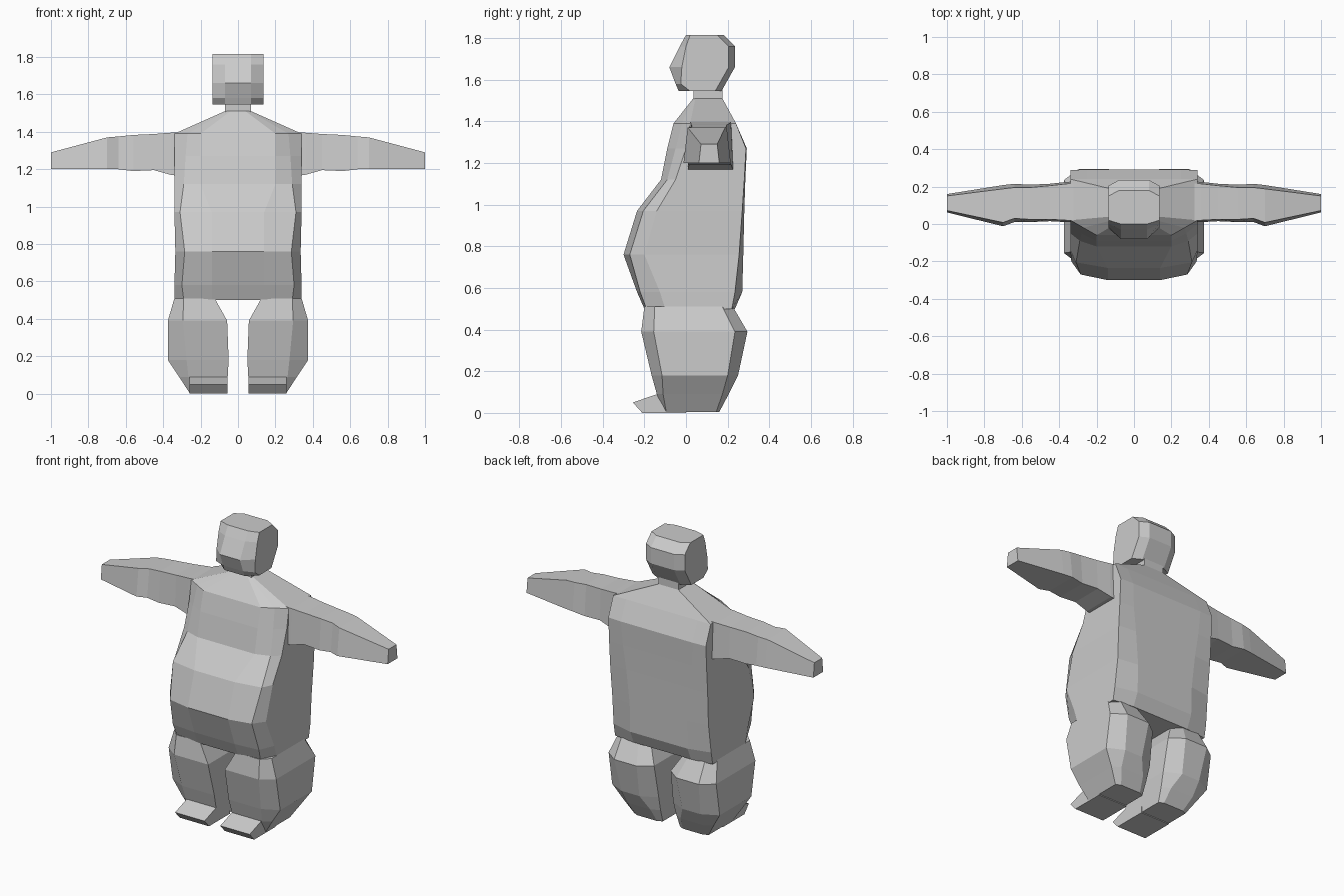
import bpy
import bmesh

default = bpy.data.objects.get("Cube")
if default:
    bpy.data.objects.remove(default, do_unlink=True)

# One plain grey for the whole figure
grey = bpy.data.materials.new("plain grey")
grey.use_nodes = True
colour = (0.6, 0.6, 0.6, 1)
grey.diffuse_color = colour
grey.node_tree.nodes["Principled BSDF"].inputs["Base Color"].default_value = colour


def make_object(name, bm):
    """Turn a bmesh into a flat shaded object with outward normals."""
    bmesh.ops.recalc_face_normals(bm, faces=bm.faces)
    mesh = bpy.data.meshes.new(name)
    bm.to_mesh(mesh)
    bm.free()
    mesh.materials.append(grey)
    obj = bpy.data.objects.new(name, mesh)
    bpy.context.scene.collection.objects.link(obj)
    return obj


def loft(name, rings):
    """Skin a list of equal-length point rings and cap both ends."""
    bm = bmesh.new()
    loops = [[bm.verts.new(point) for point in ring] for ring in rings]
    for lower, upper in zip(loops, loops[1:]):
        count = len(lower)
        for i in range(count):
            j = (i + 1) % count
            bm.faces.new((lower[i], lower[j], upper[j], upper[i]))
    bm.faces.new(loops[0])
    bm.faces.new(loops[-1])
    return make_object(name, bm)


def symmetric_ring(z, half):
    """Close a half outline, listed front to back, across the middle."""
    right = [(x, y, z) for x, y in half]
    left = [(-x, y, z) for x, y in reversed(half)]
    return right + left


def mirrored_pair(name, build):
    """Build a part on the left, and its reflection on the right."""
    for side, sign in (("left", 1), ("right", -1)):
        rings = [[(sign * x, y, z) for x, y, z in ring] for ring in build()]
        loft(side + "_" + name, rings)


# Torso: height, front y, front half width, corner x, corner y,
# half width, side front y, side back y, back half width, back y
torso_levels = [
    (.50, -.20, .14, .29, -.19, .34, -.10, .22, .20, .235),
    (.58, -.235, .14, .30, -.22, .34, -.125, .235, .20, .27),
    (.76, -.30, .14, .285, -.27, .335, -.20, .255, .20, .275),
    (.97, -.235, .14, .31, -.205, .34, -.14, .27, .22, .28),
    (1.12, -.12, .20, .29, -.09, .34, -.05, .28, .24, .285),
    (1.27, -.09, .20, .28, -.05, .34, 0, .288, .25, .292),
    (1.39, -.06, .20, .27, -.02, .34, .02, .24, .25, .24),
    (1.51, .035, .04, .06, .035, .07, .045, .175, .05, .175),
]


def torso_ring(level):
    z, front, x1, x2, corner, w, side_front, side_back, xb, back = level
    return symmetric_ring(z, [(x1, front), (x2, corner), (w, side_front),
                              (w, side_back), (xb, back)])


loft("torso", [torso_ring(level) for level in torso_levels])

# Neck
neck_half = [(.07, .035), (.07, .175)]
loft("neck", [symmetric_ring(z, neck_half) for z in (1.49, 1.56)])

# Head: height, face y, cheek y, side back y, back y
head_levels = [
    (1.545, -.035, .02, .14, .17),
    (1.58, -.05, -.025, .16, .19),
    (1.66, -.08, -.02, .205, .235),
    (1.76, -.03, 0, .205, .235),
    (1.815, 0, .02, .15, .18),
]


def head_ring(level):
    z, face, cheek, side_back, back = level
    side = .07 if z < head_levels[1][0] else .135
    return symmetric_ring(z, [(.07, face), (.135, cheek),
                              (.135, side_back), (.08, back)])


loft("head", [head_ring(level) for level in head_levels])

# Arms: distance out, front y, back y, bottom z, top z, upper inset
arm_levels = [
    (.28, .01, .23, 1.16, 1.40, .01),
    (.36, .01, .225, 1.17, 1.395, .01),
    (.45, .015, .215, 1.195, 1.388, .01),
    (.56, .01, .21, 1.19, 1.383, .015),
    (.64, .01, .215, 1.20, 1.375, .02),
    (.70, -.012, .208, 1.20, 1.37, .02),
    (1, .062, .16, 1.20, 1.29, .01),
]


def arm_rings():
    return [[(x, front, low), (x, back, low),
             (x, back - inset, high), (x, front + inset, high)]
            for x, front, back, low, high, inset in arm_levels]


mirrored_pair("arm", arm_rings)

# Legs: height, inner x, outer x, front y, back y, corner depth, corner width
leg_levels = [
    (.005, .06, .26, -.11, .16, .015, .03),
    (.09, .055, .315, -.14, .205, .03, .05),
    (.18, .05, .375, -.165, .25, .05, .10),
    (.39, .058, .375, -.215, .295, .06, .08),
    (.51, .125, .34, -.20, .225, .05, .05),
]


def leg_rings():
    return [[(inner, front, z), (outer - cut, front, z),
             (outer, front + depth, z), (outer, back - depth, z),
             (outer - cut, back, z), (inner + cut, back, z),
             (inner, back - depth, z)]
            for z, inner, outer, front, back, depth, cut in leg_levels]


mirrored_pair("leg", leg_rings)

# Feet: wedge running from the ankle to a raised toe edge
foot_profile = [(0, .0), (-.21, .0), (-.255, .05), (-.11, .1), (0, .1)]


def foot_rings():
    return [[(x, y, z) for y, z in foot_profile] for x in (.055, .26)]


mirrored_pair("foot", foot_rings)
